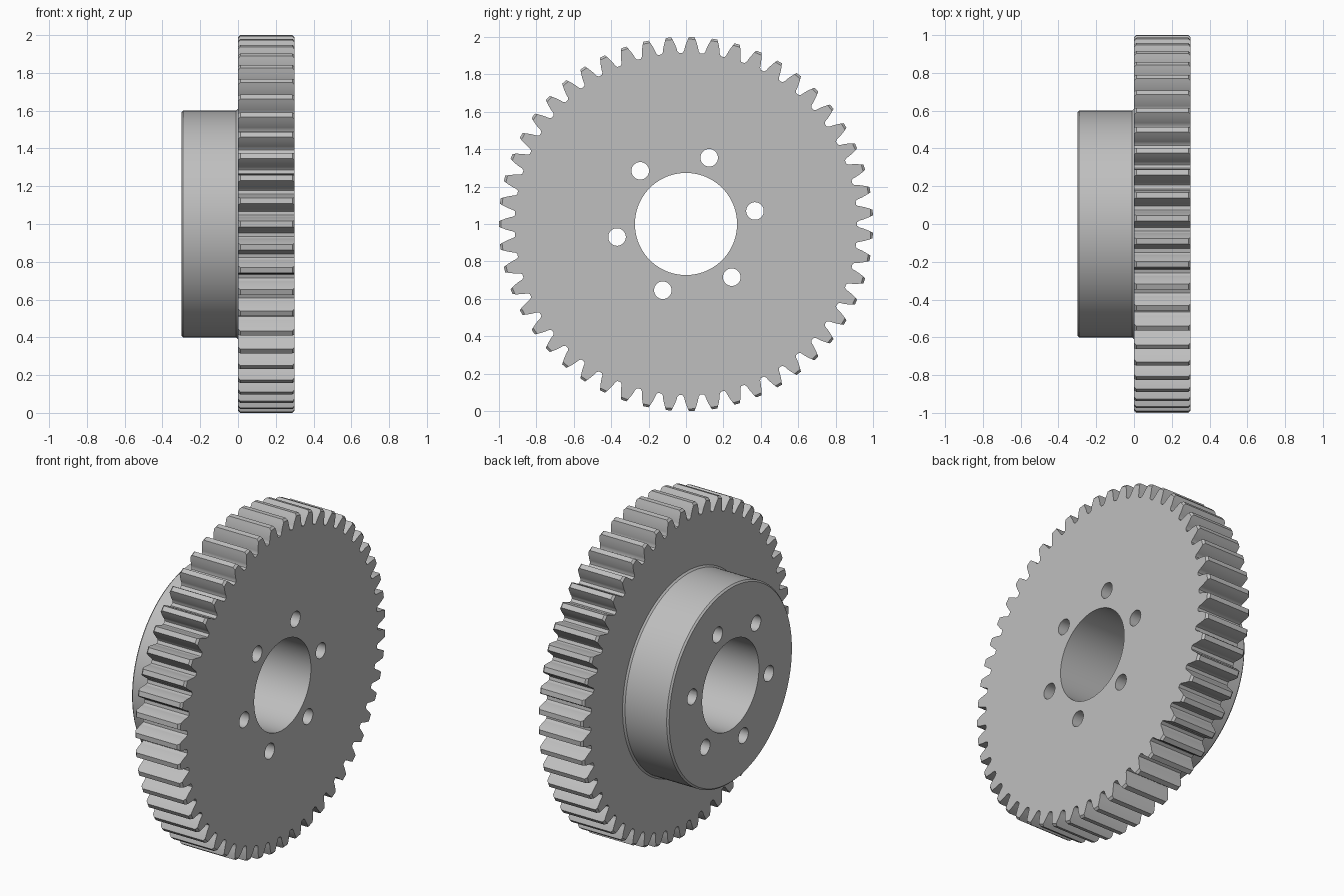
import bpy
import bmesh
from math import pi, cos, sin, tan, acos, sqrt, radians
from mathutils import Matrix

if "Cube" in bpy.data.objects:
    bpy.data.objects.remove(bpy.data.objects["Cube"], do_unlink=True)

TEETH = 51
TIP = 1.0
MODULE = 2 * TIP / (TEETH + 2)
PITCH = MODULE * TEETH / 2
BASE = PITCH * cos(radians(20))
ROOT = PITCH - 1.25 * MODULE
WIDTH = 0.3
CHAMFER = 0.012
BORE = 0.273
BOLT_CIRCLE, BOLT_RADIUS, BOLT_START = 0.375, 0.047, radians(10.7)

steel = bpy.data.materials.new("plain_grey_metal")
steel.use_nodes = True
grey = (0.52, 0.52, 0.52, 1)
steel.diffuse_color = grey
steel.node_tree.nodes["Principled BSDF"].inputs["Base Color"].default_value = grey


def involute(radius):
    a = acos(min(1, BASE / radius))
    return tan(a) - a


def half_angle(radius):
    """Half the angle that one tooth spans at a given radius."""
    return pi / (2 * TEETH) + involute(PITCH) - involute(radius)


def gear_outline(tip):
    """Involute outline as (radius, angle), one tooth centred on -y."""
    low = ROOT + 0.01
    radii = [low + (TIP - CHAMFER - 0.004 - low) * i / 5 for i in range(6)] + [tip]
    flank = [(r, half_angle(r)) for r in radii]
    gap = pi / TEETH
    foot = (ROOT, gap - (gap - half_angle(low)) * 0.55)
    tooth = [(r, -a) for r, a in [foot] + flank]
    tooth += [(r, a) for r, a in reversed([foot] + flank)]
    return [(r, a + pi + k * 2 * pi / TEETH) for k in range(TEETH) for r, a in tooth]


def loft(name, sections):
    """Skin a closed solid through (x, outline) sections along the x axis."""
    bm = bmesh.new()
    rings = [[bm.verts.new((x, r * cos(a), r * sin(a))) for r, a in outline]
             for x, outline in sections]
    for one, two in zip(rings, rings[1:]):
        for i in range(len(one)):
            j = (i + 1) % len(one)
            bm.faces.new((one[i], one[j], two[j], two[i]))
    bm.faces.new(rings[0])
    bm.faces.new(rings[-1])
    bmesh.ops.recalc_face_normals(bm, faces=bm.faces)
    mesh = bpy.data.meshes.new(name)
    bm.to_mesh(mesh)
    bm.free()
    mesh.materials.append(steel)
    obj = bpy.data.objects.new(name, mesh)
    bpy.context.collection.objects.link(obj)
    return obj


def circle(radius, count=128):
    return [(radius, 2 * pi * i / count) for i in range(count)]


def rod(name, radius, y=0.0, z=0.0, count=32):
    obj = loft(name, [(-1, circle(radius, count)), (1, circle(radius, count))])
    obj.data.transform(Matrix.Translation((0, y, z)))
    return obj


def combine(target, other, operation):
    bpy.context.view_layer.objects.active = target
    mod = target.modifiers.new(operation.lower(), "BOOLEAN")
    mod.operation = operation
    mod.solver = "EXACT"
    mod.object = other
    bpy.ops.object.modifier_apply(modifier=mod.name)
    bpy.data.objects.remove(other, do_unlink=True)


# Toothed wheel with chamfered tooth ends
full, cut = gear_outline(TIP), gear_outline(TIP - CHAMFER)
gear = loft("gear_wheel", [(0, cut), (CHAMFER, full),
                           (WIDTH - CHAMFER, full), (WIDTH, cut)])

# Hub with a chamfered rim and a small flare where it meets the wheel
hub = loft("hub", [(-WIDTH, circle(0.59)), (-WIDTH + 0.01, circle(0.6)),
                   (-0.01, circle(0.6)), (0, circle(0.61)), (0.02, circle(0.61))])
combine(gear, hub, "UNION")

# Central bore and ring of bolt holes
combine(gear, rod("bore_cutter", BORE, count=96), "DIFFERENCE")
for k in range(6):
    angle = BOLT_START + k * pi / 3
    combine(gear, rod("bolt_cutter", BOLT_RADIUS, BOLT_CIRCLE * cos(angle),
                      BOLT_CIRCLE * sin(angle)), "DIFFERENCE")

# Stand on the ground and shade
gear.data.transform(Matrix.Translation((0, 0, 1)))
bpy.ops.object.select_all(action="DESELECT")
gear.select_set(True)
bpy.context.view_layer.objects.active = gear
bpy.ops.object.shade_smooth_by_angle(angle=radians(28))
